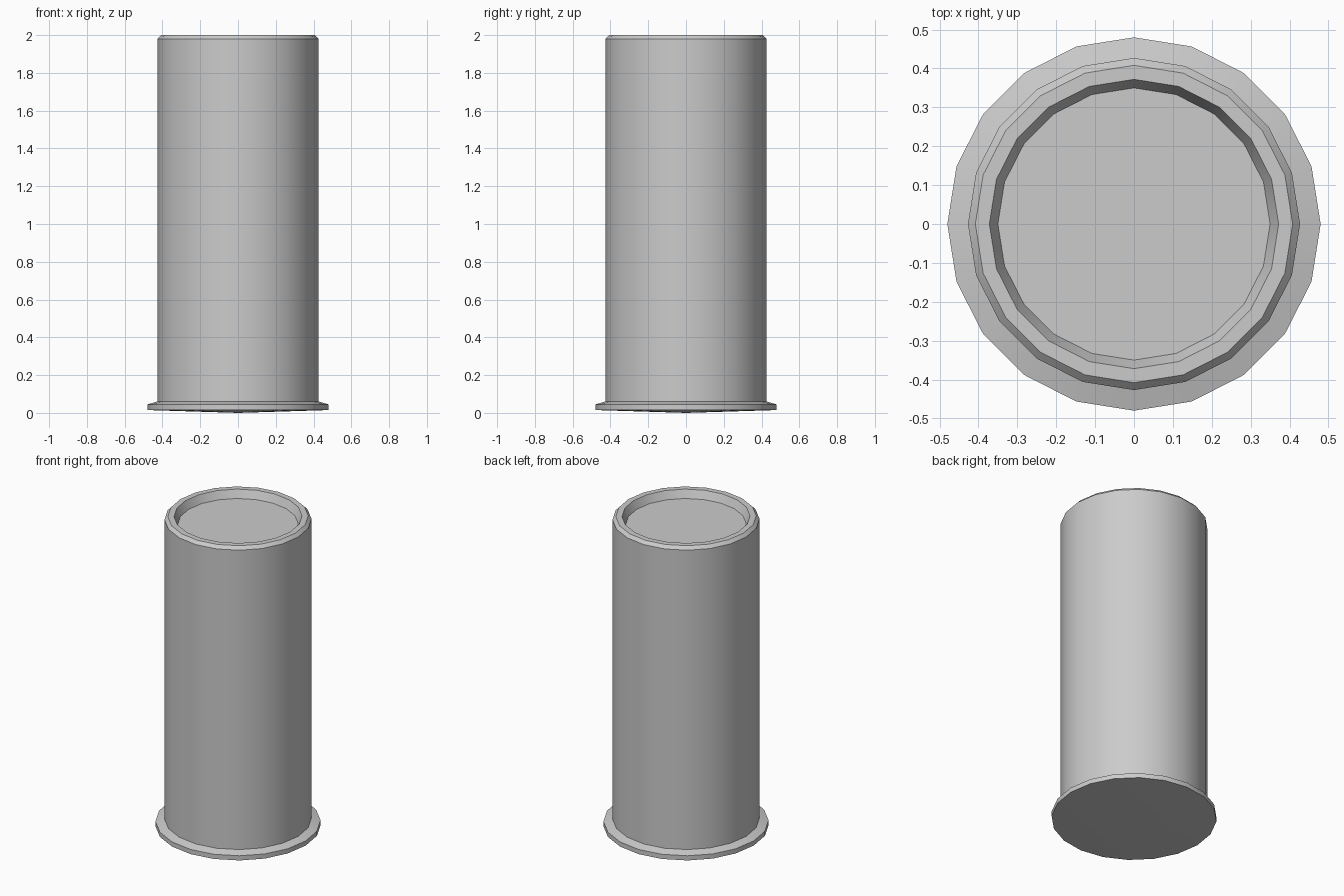
import bpy, bmesh, math

if "Cube" in bpy.data.objects:
    bpy.data.objects.remove(bpy.data.objects["Cube"])

SIDES = 20


def lathe(name, profile):
    """Spin a (radius, z) profile; a zero radius closes on the axis."""
    bm = bmesh.new()
    rings = []
    for r, z in profile:
        if r == 0:
            rings.append([bm.verts.new((0, 0, z))] * SIDES)
        else:
            rings.append([bm.verts.new((r * math.cos(2 * math.pi * i / SIDES),
                                        r * math.sin(2 * math.pi * i / SIDES), z))
                          for i in range(SIDES)])
    for a, b in zip(rings, rings[1:]):
        for i in range(SIDES):
            j = (i + 1) % SIDES
            bm.faces.new(list(dict.fromkeys((a[i], a[j], b[j], b[i]))))
    bmesh.ops.recalc_face_normals(bm, faces=bm.faces)
    mesh = bpy.data.meshes.new(name)
    bm.to_mesh(mesh)
    bm.free()
    obj = bpy.data.objects.new(name, mesh)
    bpy.context.collection.objects.link(obj)
    bpy.ops.object.select_all(action='DESELECT')
    obj.select_set(True)
    bpy.context.view_layer.objects.active = obj
    bpy.ops.object.shade_smooth_by_angle(angle=math.radians(25))
    return obj


# One continuous shell: flanged base, tall tube, chamfered rim, recessed lid
lathe("flanged_canister", [
    (0, 0), (0.48, 0.015),            # shallow underside
    (0.48, 0.045), (0.427, 0.06),     # base flange
    (0.427, 1.98), (0.408, 2.0),      # tube wall and chamfer
    (0.372, 2.0), (0.35, 1.95),       # rim and inner wall
    (0, 1.95),                        # recessed lid
])
